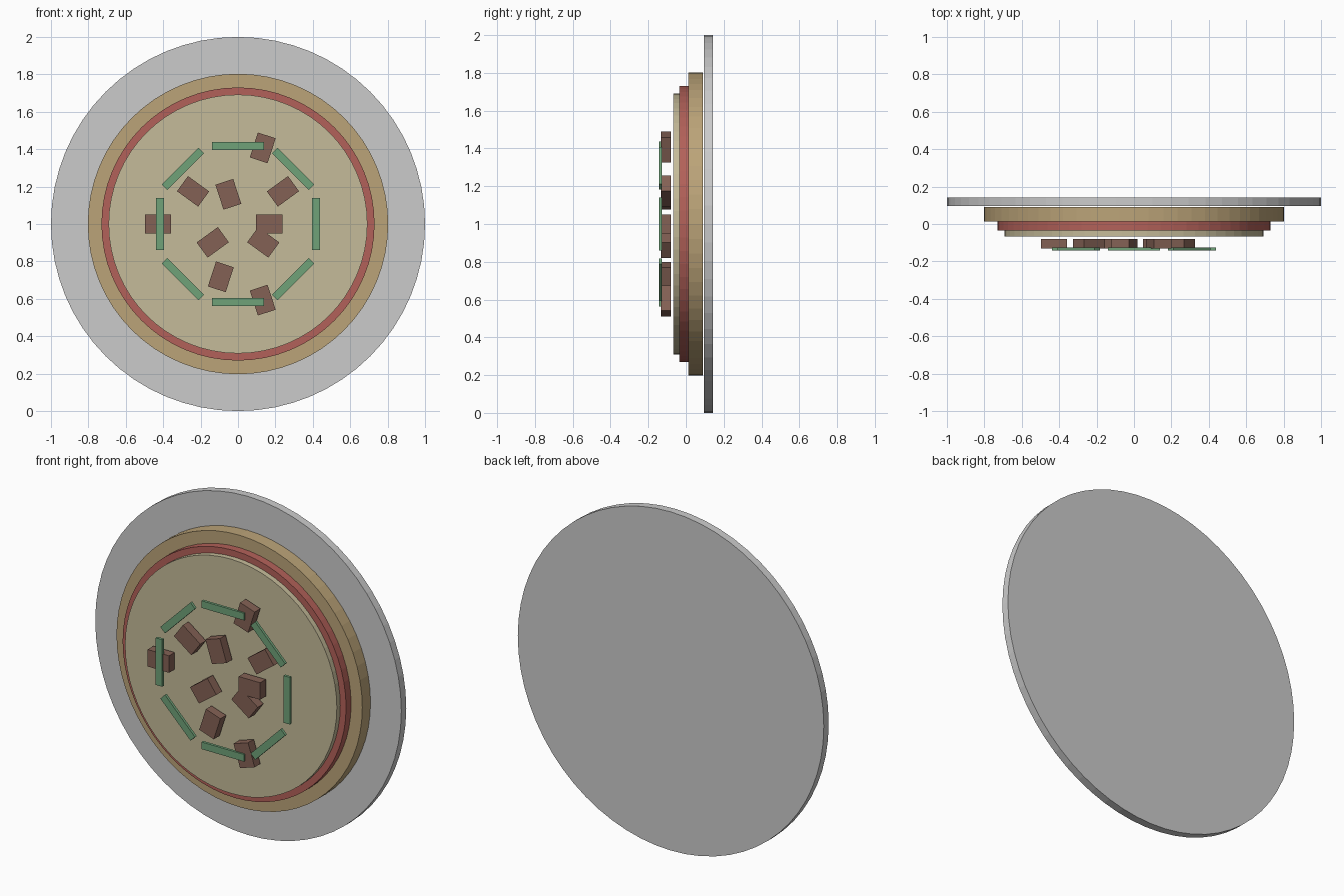
import bpy
from math import pi, cos, sin
from mathutils import Matrix

if "Cube" in bpy.data.objects:
    bpy.data.objects.remove(bpy.data.objects["Cube"])

CZ = 1.0  # height of the disc centre


def material(name, rgb):
    m = bpy.data.materials.new(name)
    m.diffuse_color = (*rgb, 1)
    m.use_nodes = True
    m.node_tree.nodes["Principled BSDF"].inputs["Base Color"].default_value = m.diffuse_color
    return m


def disc(name, radius, y_front, y_back, mat=None):
    bpy.ops.mesh.primitive_cylinder_add(
        vertices=64, radius=radius, depth=y_back - y_front,
        location=(0, (y_front + y_back) / 2, CZ), rotation=(pi / 2, 0, 0))
    ob = bpy.context.object
    ob.name = name
    if mat:
        ob.data.materials.append(mat)


def topping(name, radius, angle, size_radial, size_tangent, y_front, y_back, mat):
    # box placed at a polar position on the face, turned to match its angle
    bpy.ops.mesh.primitive_cube_add(size=1)
    ob = bpy.context.object
    ob.name = name
    ob.data.transform(Matrix.Diagonal((size_radial, y_back - y_front, size_tangent, 1)))
    ob.location = (radius * cos(angle), (y_front + y_back) / 2, CZ + radius * sin(angle))
    ob.rotation_euler = (0, -angle, 0)
    ob.data.materials.append(mat)


crust = material("crust", (0.50, 0.37, 0.19))
sauce = material("sauce", (0.45, 0.12, 0.10))
cheese = material("cheese", (0.56, 0.50, 0.32))
meat = material("meat", (0.23, 0.12, 0.09))
pepper = material("pepper", (0.16, 0.36, 0.19))

# Plate and stacked layers
disc("plate", 1.0, 0.096, 0.142)
disc("crust", 0.803, 0.013, 0.09, crust)
disc("sauce", 0.73, -0.034, 0.013, sauce)
disc("cheese", 0.692, -0.066, -0.034, cheese)

# Meat chunks on three repeating radii
for i in range(10):
    topping(f"meat_chunk_{i}", (0.167, 0.297, 0.428)[i % 3], i * pi / 5,
            0.14, 0.1, -0.132, -0.079, meat)

# Ring of pepper strips
for i in range(8):
    topping(f"pepper_strip_{i}", 0.417, i * pi / 4,
            0.042, 0.278, -0.142, -0.126, pepper)
